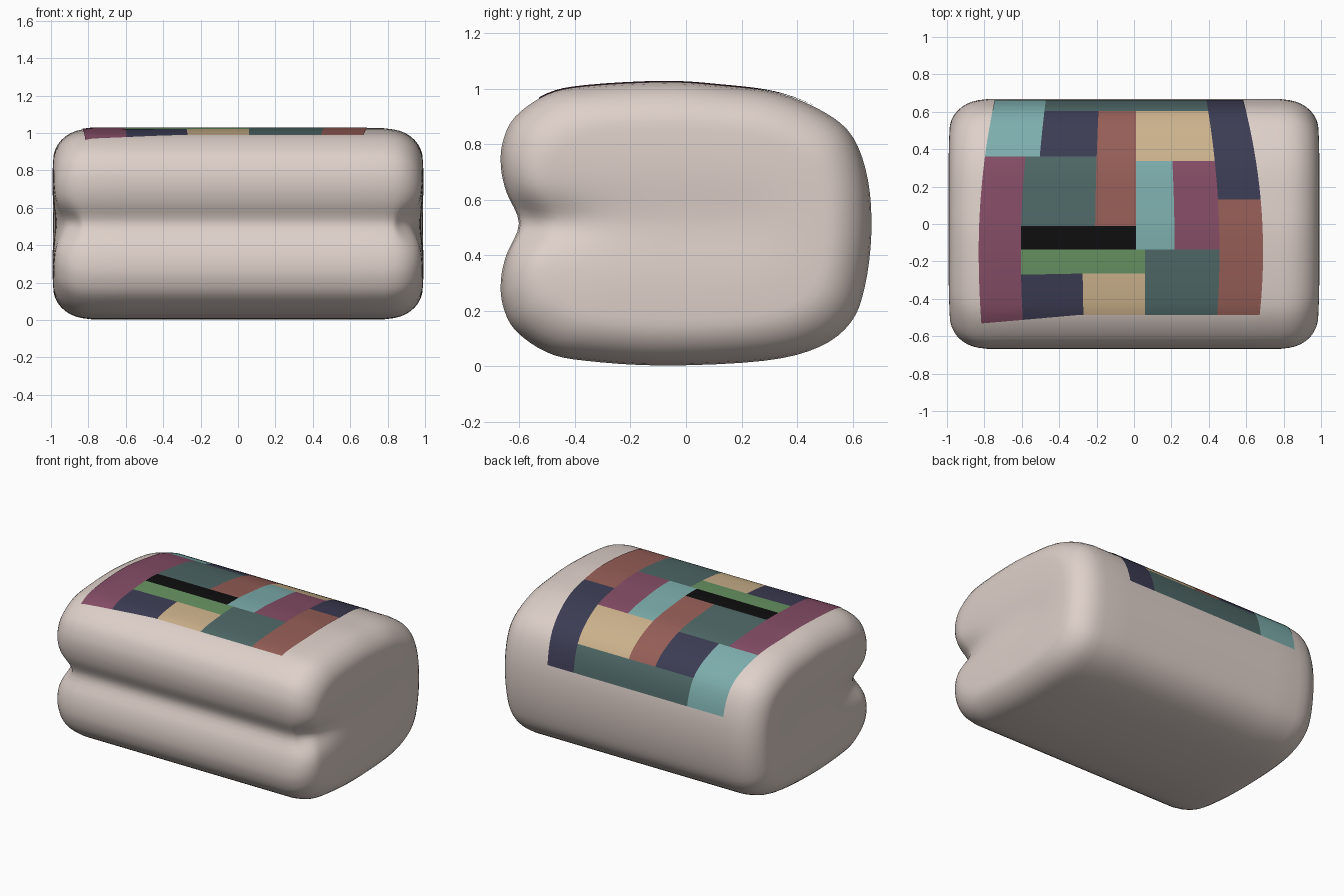
import bpy, bmesh, math
from mathutils import Vector
from mathutils.bvhtree import BVHTree

if "Cube" in bpy.data.objects:
    bpy.data.objects.remove(bpy.data.objects["Cube"])


def lin(c):
    return c / 12.92 if c <= 0.04045 else ((c + 0.055) / 1.055) ** 2.4


def material(name, hexcode):
    m = bpy.data.materials.new(name)
    m.diffuse_color = (*[lin(b / 255) for b in bytes.fromhex(hexcode)], 1)
    m.use_nodes = True
    m.node_tree.nodes["Principled BSDF"].inputs["Base Color"].default_value = m.diffuse_color
    return m


def add_object(name, bm, mats):
    me = bpy.data.meshes.new(name)
    bm.to_mesh(me)
    for m in mats:
        me.materials.append(m)
    for p in me.polygons:
        p.use_smooth = True
    ob = bpy.data.objects.new(name, me)
    bpy.context.collection.objects.link(ob)


def clamp(t):
    return min(max(t, 0), 1)


CZ = 0.515  # mid height

# Cushion cross-section (y, z): folded front (mirrored in height) and round back
front = [(-0.36, 1.01), (-0.5, 0.98), (-0.615, 0.9), (-0.66, 0.81), (-0.667, 0.72), (-0.648, 0.63)]
back = [(0.28, 0.02), (0.48, 0.07), (0.595, 0.16), (0.645, 0.29), (0.668, 0.48),
        (0.656, 0.67), (0.602, 0.825), (0.5, 0.915), (0.33, 0.985), (0.12, 1.013)]
profile = ([(-0.08, 1.025)] + front + [(-0.602, CZ)]
           + [(y, 2 * CZ - z) for y, z in reversed(front)] + [(-0.08, 0.003)] + back)


def smooth_loop(pts, sub):
    """Closed Catmull-Rom curve through the points."""
    out, n = [], len(pts)
    for i in range(n):
        a, b, c, d = (Vector(pts[(i + k) % n]) for k in (-1, 0, 1, 2))
        for s in range(sub):
            t = s / sub
            out.append(0.5 * (2 * b + (c - a) * t + (2 * a - 5 * b + 4 * c - d) * t * t
                              + (3 * b - a - 3 * c + d) * t ** 3))
    return out


def place(x, y, z):
    """Dent both ends where the fold wraps around the corner."""
    k = clamp((abs(x) - 0.8) / 0.17)
    k = k * k * (3 - 2 * k)
    deep = 0.06 * math.exp(-((z - CZ) / 0.08) ** 2 - ((y + 0.62) / 0.22) ** 2)
    broad = 0.022 * math.exp(-((z - CZ) / 0.15) ** 2) / (1 + math.exp((y - 0.3) / 0.07))
    return (x - math.copysign(k * (deep + broad), x), y, z)


# Stations from the middle to one end: (x, inset, scale toward the centre)
half = [(0.78 * k / 4, 0, 1) for k in range(5)]
half += [(0.8 + 0.188 * math.sin(a), 0.004 + 0.164 * (1 - math.cos(a)), 1)
         for a in [math.radians(10 * k) for k in range(1, 10)]]
half += [(0.988 + 0.012 * (1 - (1 - k / 10) ** 2), 0.168, 1 - k / 10) for k in range(1, 10)]
stations = [(-x, i, s) for x, i, s in reversed(half[1:])] + half

# Cushion body: profile rings along x, closed by fans
loop = smooth_loop(profile, 4)
n = len(loop)
bm = bmesh.new()
rings = []
for x, inset, s in stations:
    fy, fz = s * (1 - inset / 0.667), s * (1 - inset / 0.511)
    rings.append([bm.verts.new(place(x, p.x * fy, CZ + (p.y - CZ) * fz)) for p in loop])
for r0, r1 in zip(rings, rings[1:]):
    for j in range(n):
        bm.faces.new((r0[j], r0[(j + 1) % n], r1[(j + 1) % n], r1[j]))
for ring, x in ((rings[0], -1), (rings[-1], 1)):
    c = bm.verts.new(place(x, 0, CZ))
    for j in range(n):
        bm.faces.new((ring[j], ring[(j + 1) % n], c))
bmesh.ops.recalc_face_normals(bm, faces=bm.faces)
add_object("cushion_body", bm, [material("warm beige", "ded0c9")])
tree = BVHTree.FromBMesh(bm)
bm.free()

# Patchwork blanket: seam lines and a colour plan, front row first
SEAMS_X = [-0.83, -0.605, -0.525, -0.275, -0.208, 0.012, 0.06, 0.217, 0.457, 0.69]
SEAMS_Y = [-0.485, -0.265, -0.135, -0.01, 0.13, 0.335, 0.36, 0.6, 0.658]
PLAN = ["PNNTTTDDR",
        "PGGGGGDDR",
        "PKKKKLLPR",
        "PDDDRLLPR",
        "PDDDRLLPN",
        "PDDDRTTTN",
        "LLNNRTTTN",
        "LLDDDDDDN"]
CLOTH = {"P": ("plum", "854d66"), "L": ("light teal", "7daead"), "N": ("navy", "3c3c54"),
         "D": ("dark teal", "4e6867"), "R": ("brick red", "965e57"), "T": ("tan", "ccb28c"),
         "K": ("black", "0d0e0d"), "G": ("green", "679362")}
SUB = 10


def subdivide(seams):
    return [a + (b - a) * k / SUB for a, b in zip(seams, seams[1:]) for k in range(SUB)] + [seams[-1]]


def drape(x, y):
    """Curve the seams, then drop the point onto the cushion."""
    px = x * (1 - (0.15 if x > 0 else 0.1) * ((y + 0.15) / 0.8) ** 2)
    py = y - 0.085 * max(-x - 0.3, 0) * clamp((-y - 0.2) / 0.28)
    hit, nor, _, _ = tree.ray_cast(Vector((px, py, 3)), Vector((0, 0, -1)))
    if hit is None:
        hit, nor, _, _ = tree.find_nearest(Vector((px, py, 0.7)))
    return hit + nor * 0.004


keys = list(CLOTH)
bm = bmesh.new()
grid = [[bm.verts.new(drape(x, y)) for x in subdivide(SEAMS_X)] for y in subdivide(SEAMS_Y)]
for i in range(len(grid) - 1):
    for j in range(len(grid[0]) - 1):
        f = bm.faces.new((grid[i][j], grid[i][j + 1], grid[i + 1][j + 1], grid[i + 1][j]))
        f.material_index = keys.index(PLAN[i // SUB][j // SUB])
add_object("patchwork_blanket", bm, [material(*CLOTH[k]) for k in keys])
bm.free()
